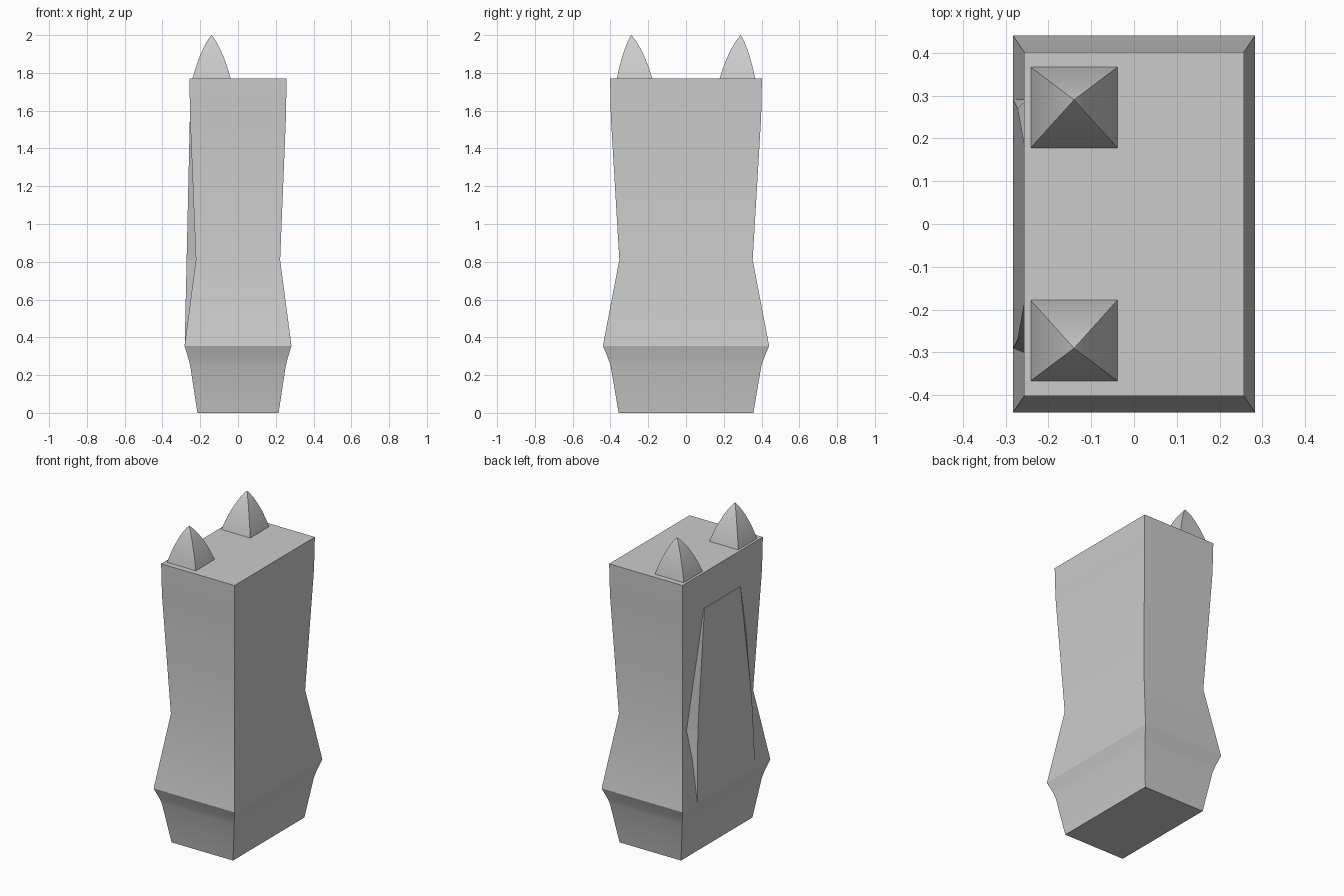
import bpy, bmesh, math

if "Cube" in bpy.data.objects:
    bpy.data.objects.remove(bpy.data.objects["Cube"])


def loft(name, rings):
    """Closed shape through rectangular rings of four corners each."""
    bm = bmesh.new()
    loops = [[bm.verts.new(p) for p in ring] for ring in rings]
    for a, b in zip(loops, loops[1:]):
        for i in range(4):
            j = (i + 1) % 4
            bm.faces.new((a[i], a[j], b[j], b[i]))
    bm.faces.new(loops[0][::-1])
    bm.faces.new(loops[-1])
    bmesh.ops.recalc_face_normals(bm, faces=bm.faces)
    mesh = bpy.data.meshes.new(name)
    bm.to_mesh(mesh)
    bm.free()
    obj = bpy.data.objects.new(name, mesh)
    bpy.context.collection.objects.link(obj)
    bpy.context.view_layer.objects.active = obj
    obj.select_set(True)
    bpy.ops.object.shade_smooth_by_angle(angle=math.radians(18))
    obj.select_set(False)
    return obj


def rect(z, hx, hy, cx=0, cy=0):
    return [(cx + sx * hx, cy + sy * hy, z)
            for sx, sy in ((-1, -1), (1, -1), (1, 1), (-1, 1))]


# waisted body with flared base
body_profile = [(0, .215, .357), (.25, .253, .399), (.29, .263, .413),
                (.355, .283, .44), (.81, .223, .353),
                (1.57, .254, .398), (1.77, .257, .402)]
loft("body", [rect(*p) for p in body_profile])

# tapered flat panel bridging the hollow on the left side
panel_rings = []
for z, x, base, face in ((.36, -.282, .32, .29), (.81, -.272, .32, .27),
                         (1.54, -.2555, .25, .18)):
    panel_rings.append([(-.215, -base, z), (-.215, base, z),
                        (x, face, z), (x, -face, z)])
loft("side_panel", panel_rings)

# pair of curved four-sided ears, tips set toward the outside
for side, label in ((1, "back"), (-1, "front")):
    rings = []
    for z, s in ((1.76, 1.02), (1.77, 1), (1.82, .86), (1.87, .69),
                 (1.92, .48), (1.96, .28), (1.985, .12), (2.0, .004)):
        cy = .29 + (.272 - .29) * s
        rings.append(rect(z, .101 * s, .094 * s, -.14, side * cy))
    loft(label + "_ear", rings)
